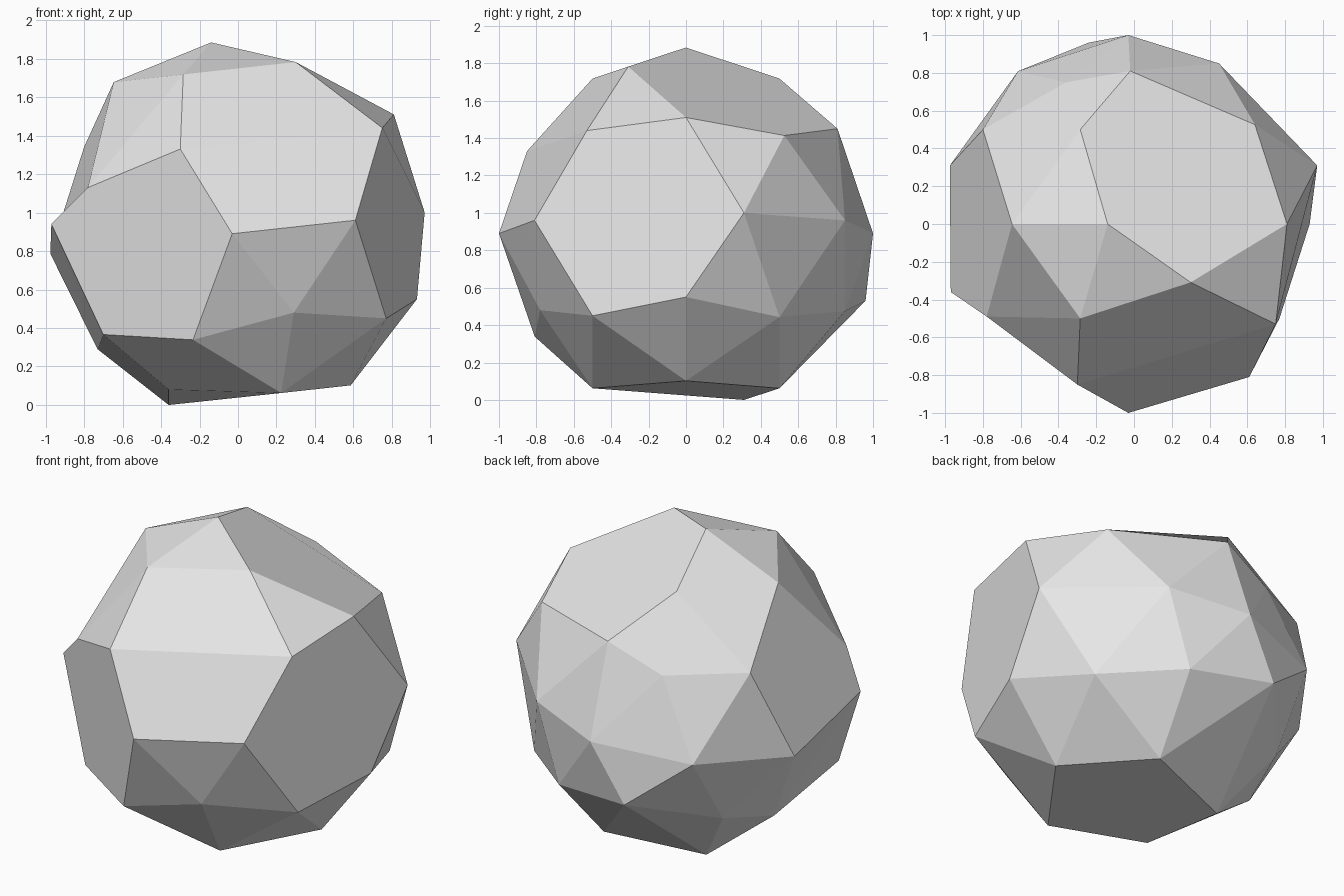
import bpy
import bmesh
import math
from itertools import product
from mathutils import Vector

cube = bpy.data.objects.get("Cube")
if cube:
    bpy.data.objects.remove(cube, do_unlink=True)

PHI = (1 + math.sqrt(5)) / 2
TILT = math.radians(128)
CENTRE = Vector((-0.03, 0, 0.89))


def place(a, b, y):
    """Tilt a point about the y axis and lift it to the body centre."""
    x = a * math.cos(TILT) + b * math.sin(TILT)
    z = a * math.sin(TILT) - b * math.cos(TILT)
    return CENTRE + Vector((x, y, z))


# Golden-ratio sphere points: five-way corners and the midpoints between them
seeds = [Vector((PHI, 1, 0)), Vector((1, 0, 0)), Vector((1 / PHI, 1, PHI))]
points = set()
for seed in seeds:
    seed = seed.normalized()
    for turn in range(3):
        ring = [seed[(i + turn) % 3] for i in range(3)]
        for signs in product((1, -1), repeat=3):
            points.add(tuple(round(s * c, 5) + 0.0 for s, c in zip(signs, ring)))

bm = bmesh.new()
for p in sorted(points):
    bm.verts.new(place(*p))
bmesh.ops.convex_hull(bm, input=bm.verts[:])


def nearest(target):
    return min(bm.verts, key=lambda v: (v.co - Vector(target)).length)


# Corners sliced away to leave the broad flat facets
sliced = [
    (0.17, -0.81, 1.44), (-0.61, -0.81, 0.83), (0.92, -0.31, 0.99),
    (0.3, 0.31, 1.78), (-0.97, 0, 1.24), (0.08, 0, -0.1),
]
bmesh.ops.dissolve_verts(bm, verts=[nearest(p) for p in sliced])

# Corners pushed out of the regular pattern
nudged = [
    (0.81, 0, 1.51), (0.75, -0.53, 1.44), (0.97, 0.31, 1), (0.93, 0, 0.55),
    (0.77, -0.5, 0.45), (0.61, -0.81, 0.96), (-0.3, -0.85, 1.33),
    (0.29, -0.78, 0.48), (-0.78, -0.49, 1.13), (-0.97, -0.36, 0.94),
    (-0.36, -0.31, 0.08), (-0.36, 0.31, 0), (-0.73, 0.16, 0.29),
    (-0.62, 0.52, 0.38), (-0.24, 0.96, 0.53), (-0.36, 0.75, 1.3),
    (-0.8, 0.5, 1.34), (-0.02, 0.81, 1.45), (0.45, 0.85, 0.96),
]
moves = [(nearest(p), Vector(p)) for p in nudged]
for vert, target in moves:
    vert.co = target

# Shallow fold across the front facet
fold = [nearest((-0.3, -0.85, 1.33)), nearest((0.75, -0.53, 1.44))]
bmesh.ops.connect_verts(bm, verts=fold)
bmesh.ops.recalc_face_normals(bm, faces=bm.faces[:])

mesh = bpy.data.meshes.new("faceted_boulder")
bm.to_mesh(mesh)
bm.free()

# Plain grey stone
grey = bpy.data.materials.new("light_grey")
grey.use_nodes = True
colour = (0.8, 0.8, 0.8, 1)
grey.diffuse_color = colour
shader = next(n for n in grey.node_tree.nodes if n.type == "BSDF_PRINCIPLED")
shader.inputs["Base Color"].default_value = colour
mesh.materials.append(grey)

boulder = bpy.data.objects.new("faceted_boulder", mesh)
bpy.context.collection.objects.link(boulder)
